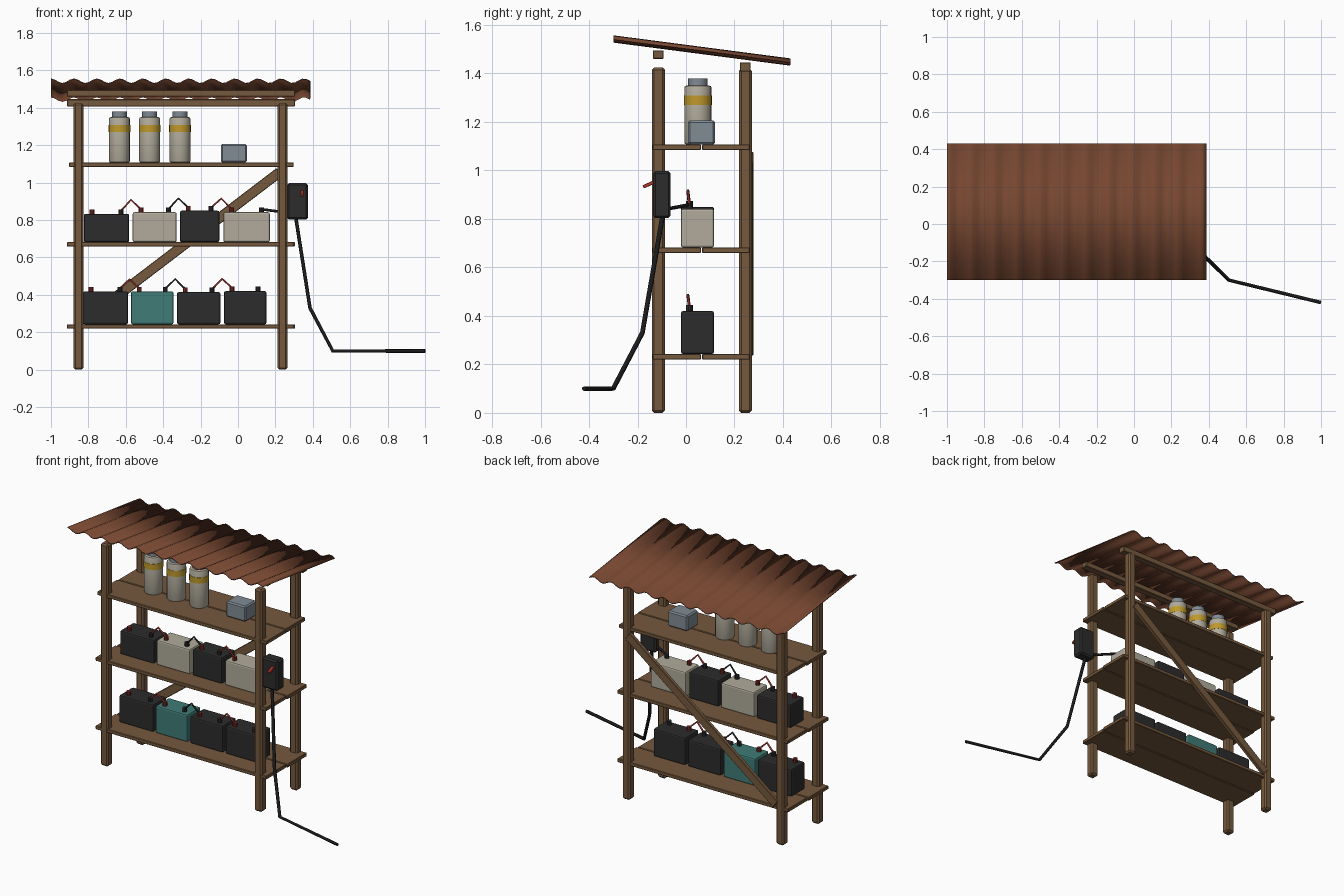
import bpy, bmesh, math
from mathutils import Vector, Matrix

if "Cube" in bpy.data.objects:
    bpy.data.objects.remove(bpy.data.objects["Cube"])


def material(name, r, g, b):
    m = bpy.data.materials.new(name)
    m.diffuse_color = (r, g, b, 1)
    m.use_nodes = True
    m.node_tree.nodes["Principled BSDF"].inputs["Base Color"].default_value = m.diffuse_color
    return m


WOOD = material("brown wood", 0.18, 0.10, 0.047)
RUST = material("rusty sheet", 0.18, 0.062, 0.03)
BLACK = material("black casing", 0.025, 0.025, 0.026)
BEIGE = material("beige casing", 0.44, 0.41, 0.33)
TEAL = material("teal casing", 0.05, 0.2, 0.18)
YELLOW = material("yellow band", 0.52, 0.32, 0.025)
GREY = material("blue grey metal", 0.22, 0.26, 0.30)
DULL_RED = material("dull red", 0.22, 0.025, 0.02)
RED = material("bright red", 0.5, 0.04, 0.025)
CABLE = material("black cable", 0.011, 0.011, 0.012)


def finish(name, bm, mat, smooth=False):
    me = bpy.data.meshes.new(name)
    bm.to_mesh(me)
    bm.free()
    me.materials.append(mat)
    ob = bpy.data.objects.new(name, me)
    bpy.context.collection.objects.link(ob)
    if smooth:
        activate(ob)
        bpy.ops.object.shade_smooth_by_angle(angle=math.radians(35))
    return ob


def activate(ob):
    bpy.ops.object.select_all(action='DESELECT')
    ob.select_set(True)
    bpy.context.view_layer.objects.active = ob


def box(name, lo, hi, mat, bevel=0.0, segs=1, matrix=None):
    """Box between two corners, with optional bevel and placement."""
    lo, hi = Vector(lo), Vector(hi)
    bm = bmesh.new()
    bmesh.ops.create_cube(bm, size=1)
    bmesh.ops.scale(bm, vec=hi - lo, verts=bm.verts)
    bmesh.ops.translate(bm, vec=(lo + hi) / 2, verts=bm.verts)
    if bevel:
        bmesh.ops.bevel(bm, geom=bm.edges[:], offset=bevel, segments=segs,
                        profile=0.5, affect='EDGES')
    if matrix:
        bm.transform(matrix)
    return finish(name, bm, mat)


def cylinder(name, x, y, z0, z1, r, mat, sides=20, bevel=0.0):
    bm = bmesh.new()
    bmesh.ops.create_cone(bm, cap_ends=True, segments=sides, radius1=r, radius2=r,
                          depth=z1 - z0, matrix=Matrix.Translation((x, y, (z0 + z1) / 2)))
    if bevel:
        rim = [e for e in bm.edges if abs(e.verts[0].co.z - e.verts[1].co.z) < 1e-5]
        bmesh.ops.bevel(bm, geom=rim, offset=bevel, segments=2, profile=0.5, affect='EDGES')
    return finish(name, bm, mat, smooth=True)


def tube(name, points, r, mat):
    cu = bpy.data.curves.new(name, 'CURVE')
    cu.dimensions = '3D'
    cu.bevel_depth = r
    cu.bevel_resolution = 1
    cu.use_fill_caps = True
    sp = cu.splines.new('POLY')
    sp.points.add(len(points) - 1)
    for p, co in zip(sp.points, points):
        p.co = (*co, 1)
    cu.materials.append(mat)
    ob = bpy.data.objects.new(name, cu)
    bpy.context.collection.objects.link(ob)
    activate(ob)
    bpy.ops.object.convert(target='MESH')
    return ob


# Posts
for side, x in (("left", -0.853), ("right", 0.238)):
    for face, y, top in (("front", -0.114, 1.425), ("back", 0.245, 1.42)):
        box(f"{face}_{side}_post", (x - 0.027, y - 0.027, 0), (x + 0.027, y + 0.027, top),
            WOOD, 0.01)

# Roof beams
box("front_roof_beam", (-0.915, -0.137, 1.46), (0.305, -0.092, 1.495), WOOD, 0.003)
box("back_roof_beam", (-0.915, 0.222, 1.408), (0.305, 0.267, 1.446), WOOD, 0.003)

# Shelves, two planks each
SHELVES = (0.243, 0.682, 1.107)
for i, top in enumerate(SHELVES):
    trim = 0.012 if i == 2 else 0.0
    box(f"shelf_{i + 1}_front_plank", (-0.915 + trim, -0.138, top - 0.023),
        (0.298, 0.062, top), WOOD, 0.003)
    box(f"shelf_{i + 1}_back_plank", (-0.908 + trim, 0.067, top - 0.023),
        (0.305 - trim, 0.263, top), WOOD, 0.003)

# Diagonal back brace
a, b = Vector((-0.828, 0.266, 0.256)), Vector((0.222, 0.266, 1.056))
d = b - a
place = Matrix.Translation((a + b) / 2) @ Matrix.Rotation(-math.atan2(d.z, d.x), 4, 'Y')
box("diagonal_brace", (-d.length / 2, -0.012, -0.027), (d.length / 2, 0.012, 0.027),
    WOOD, 0.003, matrix=place)

# Corrugated roof sheet, sloping down to the back
bm = bmesh.new()
x0, x1, pitch, n = -1.0, 0.385, 0.123, 68
rows = []
for i in range(n + 1):
    x = x0 + (x1 - x0) * i / n
    w = 0.012 * math.cos(2 * math.pi * (x - x0) / pitch)
    rows.append([bm.verts.new((x, y, z + w)) for y, z in ((-0.299, 1.542), (0.43, 1.447))])
for p, q in zip(rows, rows[1:]):
    bm.faces.new((p[0], q[0], q[1], p[1]))
roof = finish("corrugated_roof", bm, RUST)
solid = roof.modifiers.new("thickness", 'SOLIDIFY')
solid.thickness = 0.006
solid.offset = 0
for f in roof.data.polygons:
    f.use_smooth = True

# Batteries: left, right, top, colour
BANKS = (
    ((-0.829, -0.588, 0.418, BLACK), (-0.572, -0.345, 0.418, TEAL),
     (-0.326, -0.094, 0.415, BLACK), (-0.075, 0.152, 0.42, BLACK)),
    ((-0.824, -0.582, 0.833, BLACK), (-0.563, -0.328, 0.842, BEIGE),
     (-0.31, -0.1, 0.85, BLACK), (-0.078, 0.17, 0.842, BEIGE)),
)
TY = 0.014
for k, bank in enumerate(BANKS):
    ends = []
    for j, (l, r, top, mat) in enumerate(bank):
        tag = f"{k + 1}_{j + 1}"
        box(f"battery_{tag}", (l, -0.021, SHELVES[k]), (r, 0.116, top), mat, 0.009, 2)
        tl, tr = l + 0.044, r - 0.044
        cylinder(f"plus_terminal_{tag}", tl, TY, top - 0.003, top + 0.024, 0.014, DULL_RED, 10)
        cylinder(f"minus_terminal_{tag}", tr, TY, top - 0.003, top + 0.024, 0.014, BLACK, 10)
        ends.append((tl, tr, top + 0.016))
    # Link wires between neighbours
    for j, (p, q) in enumerate(zip(ends, ends[1:])):
        peak = max(p[2], q[2]) + 0.05
        tube(f"link_wire_{k + 1}_{j + 1}",
             [(p[1], TY, p[2]), ((p[1] + q[0]) / 2, TY - 0.006, peak), (q[0], TY, q[2])],
             0.006, CABLE if j == 1 else DULL_RED)

# Canisters with band and cap
for i, x in enumerate((-0.634, -0.472, -0.31)):
    cylinder(f"canister_{i + 1}", x, 0.049, 1.107, 1.35, 0.056, BEIGE, 20, 0.009)
    cylinder(f"canister_band_{i + 1}", x, 0.049, 1.27, 1.308, 0.058, YELLOW, 20)
    cylinder(f"canister_cap_{i + 1}", x, 0.049, 1.345, 1.38, 0.04, GREY, 16)

# Small metal box on the top shelf
box("metal_box", (-0.092, 0.008, 1.107), (0.047, 0.12, 1.206), GREY, 0.008)

# Switch box with lever on the front right post
box("switch_box", (0.262, -0.136, 0.803), (0.374, -0.063, 0.997), BLACK, 0.01)
lever = Matrix.Translation((0.342, -0.152, 0.943)) @ Matrix.Rotation(math.radians(24), 4, 'X')
box("switch_lever", (-0.009, -0.027, -0.007), (0.009, 0.027, 0.007), RED, 0.002, matrix=lever)

# Feed wire and outgoing cable
tube("feed_wire", [(0.124, TY, 0.858), (0.20, -0.04, 0.848), (0.275, -0.095, 0.838)],
     0.008, CABLE)
tube("outgoing_cable", [(0.308, -0.095, 0.82), (0.385, -0.18, 0.33), (0.507, -0.30, 0.10),
                        (1.0, -0.42, 0.10)], 0.01, CABLE)
